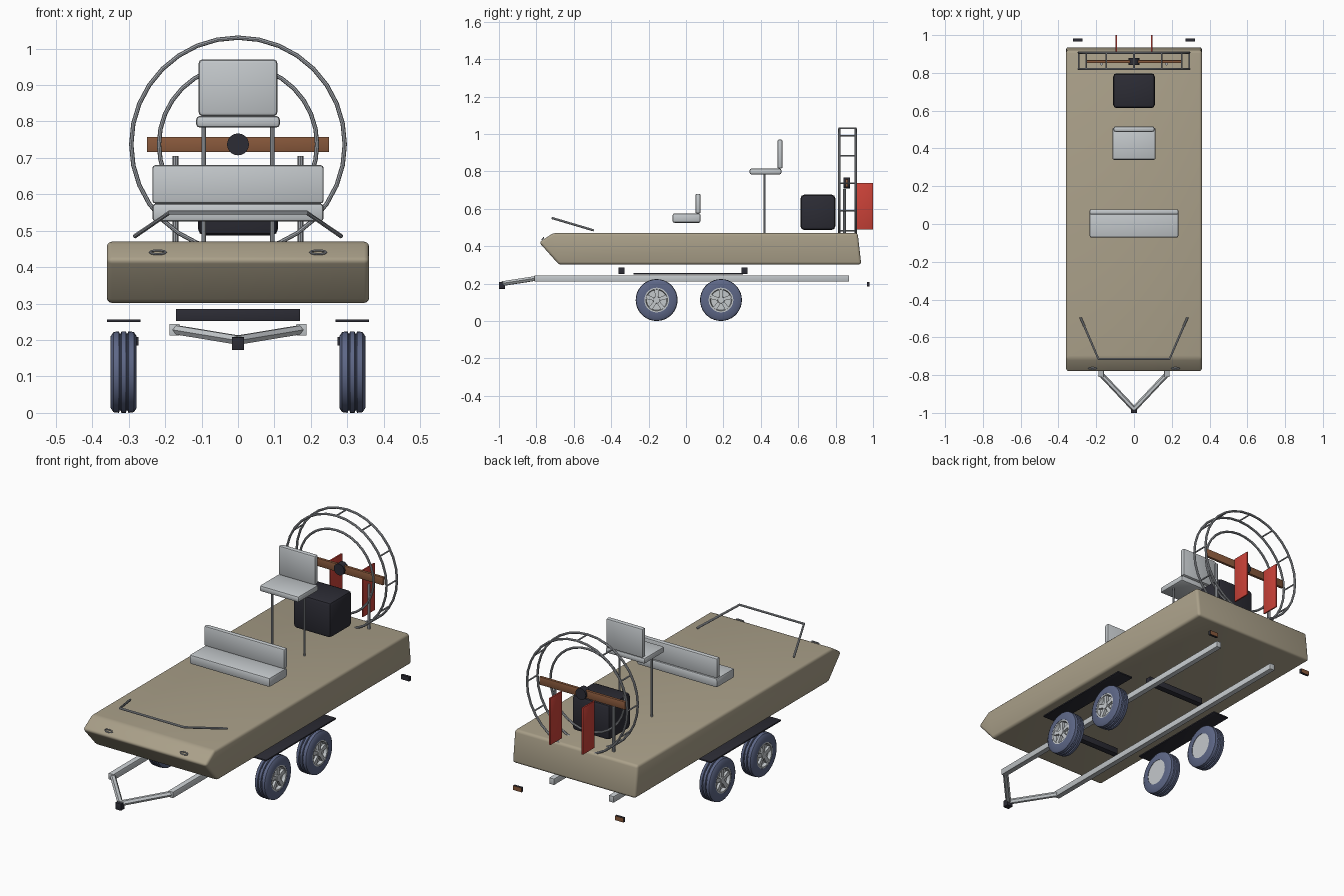
import bpy, bmesh
from math import sin, cos, pi, radians
from mathutils import Vector

cube = bpy.data.objects.get("Cube")
if cube:
    bpy.data.objects.remove(cube, do_unlink=True)


def material(name, r, g, b):
    m = bpy.data.materials.new(name)
    m.use_nodes = True
    m.diffuse_color = (r, g, b, 1)
    m.node_tree.nodes["Principled BSDF"].inputs["Base Color"].default_value = (r, g, b, 1)
    return m


TAN = material("hull_tan", 0.40, 0.35, 0.25)
SEAT = material("light_grey", 0.55, 0.58, 0.60)
STEEL = material("pipe_steel", 0.38, 0.40, 0.43)
BLACK = material("engine_black", 0.025, 0.025, 0.035)
RUBBER = material("tyre_blue_grey", 0.11, 0.135, 0.24)
RED = material("rudder_red", 0.60, 0.055, 0.04)
WOOD = material("propeller_brown", 0.25, 0.10, 0.045)
made = []


def finish(name, bm, mat, bevel=0.0, segments=2):
    bmesh.ops.recalc_face_normals(bm, faces=bm.faces)
    me = bpy.data.meshes.new(name)
    bm.to_mesh(me)
    bm.free()
    me.materials.append(mat)
    ob = bpy.data.objects.new(name, me)
    bpy.context.collection.objects.link(ob)
    if bevel:
        mod = ob.modifiers.new("soft_edges", "BEVEL")
        mod.width, mod.segments = bevel, segments
        mod.limit_method = "ANGLE"
    made.append(ob)
    return ob


def box(name, x, y, z, mat, bevel=0.0):
    """Box from (low, high) ranges on each axis."""
    bm = bmesh.new()
    bmesh.ops.create_cube(bm, size=1)
    for v in bm.verts:
        v.co = [r[0] + (c + 0.5) * (r[1] - r[0]) for r, c in zip((x, y, z), v.co)]
    return finish(name, bm, mat, bevel)


def tube(name, points, radius, mat=STEEL, closed=False, sides=2):
    """Round pipe along a path."""
    cu = bpy.data.curves.new(name, "CURVE")
    cu.dimensions = "3D"
    cu.bevel_depth, cu.bevel_resolution, cu.use_fill_caps = radius, sides, True
    sp = cu.splines.new("POLY")
    sp.points.add(len(points) - 1)
    for p, co in zip(sp.points, points):
        p.co = (*co, 1)
    sp.use_cyclic_u = closed
    cu.materials.append(mat)
    ob = bpy.data.objects.new(name, cu)
    bpy.context.collection.objects.link(ob)
    made.append(ob)
    return ob


def lathe(name, profile, centre, mat, axis="X", side=1, steps=36):
    """Spin (distance along axis, radius) points into a closed ring or disc."""
    bm = bmesh.new()
    rings = []
    for i in range(steps):
        a = 2 * pi * i / steps
        ring = []
        for d, r in profile:
            co = (side * d, r * cos(a), r * sin(a)) if axis == "X" else (r * cos(a), d, r * sin(a))
            ring.append(bm.verts.new(Vector(centre) + Vector(co)))
        rings.append(ring)
    n = len(profile)
    for i in range(steps):
        a, b = rings[i], rings[(i + 1) % steps]
        for j in range(n):
            k = (j + 1) % n
            bm.faces.new((a[j], a[k], b[k], b[j]))
    bmesh.ops.remove_doubles(bm, verts=bm.verts, dist=1e-5)
    return finish(name, bm, mat)


# Flat hull with a raked bow
bm = bmesh.new()
outline = [(-0.785, 0.42), (-0.71, 0.47), (0.918, 0.47), (0.937, 0.302), (-0.68, 0.302)]
face = bm.faces.new([bm.verts.new((-0.36, y, z)) for y, z in outline])
out = bmesh.ops.extrude_face_region(bm, geom=[face])
for v in out["geom"]:
    if isinstance(v, bmesh.types.BMVert):
        v.co.x = 0.36
finish("hull", bm, TAN, 0.014, 3)

# Bench and raised driver's seat
box("bench_cushion", (-0.235, 0.235), (-0.072, 0.078), (0.525, 0.575), SEAT, 0.01)
box("bench_back", (-0.235, 0.235), (0.05, 0.078), (0.575, 0.68), SEAT, 0.008)
box("driver_cushion", (-0.115, 0.115), (0.34, 0.51), (0.783, 0.815), SEAT, 0.01)
box("driver_back", (-0.108, 0.108), (0.488, 0.517), (0.815, 0.97), SEAT, 0.01)

# Engine, propeller and hub
AXIS = 0.737
box("engine", (-0.11, 0.11), (0.613, 0.798), (0.487, 0.675), BLACK, 0.018)
box("propeller", (-0.25, 0.25), (0.852, 0.867), (AXIS - 0.021, AXIS + 0.021), WOOD, 0.002)
lathe("propeller_hub", [(-0.018, 0), (-0.018, 0.03), (0.018, 0.03), (0.018, 0)],
      (0, 0.86, AXIS), BLACK, axis="Y", steps=24)


# Propeller cage
def on_ring(radius, angle, y):
    return (radius * cos(angle), y, AXIS + radius * sin(angle))


def ring(name, radius, y):
    tube(name, [on_ring(radius, 2 * pi * i / 32, y) for i in range(32)], 0.006, closed=True)


ring("cage_front_ring", 0.293, 0.82)
ring("cage_rear_ring", 0.293, 0.907)
ring("cage_inner_ring", 0.217, 0.82)
for i in range(12):
    a = radians(30 * i)
    tube("cage_strut", [on_ring(0.293, a, 0.82), on_ring(0.293, a, 0.907)], 0.004)

# Bow rail
tube("bow_rail", [(-0.283, -0.495, 0.485), (-0.188, -0.715, 0.55),
                  (0.188, -0.715, 0.55), (0.283, -0.495, 0.485)], 0.006)

# Trailer crossbars and coupler
for y in (-0.345, 0.312):
    box("trailer_crossbar", (-0.17, 0.17), (y - 0.016, y + 0.016), (0.252, 0.285), BLACK, 0.001)
box("coupler", (-0.017, 0.017), (-1, -0.967), (0.172, 0.208), BLACK, 0.002)

TYRE = [(-0.036, 0.066), (-0.036, 0.098), (-0.028, 0.110), (-0.013, 0.112), (-0.011, 0.106),
        (-0.008, 0.106), (-0.006, 0.112), (0.006, 0.112), (0.008, 0.106), (0.011, 0.106),
        (0.013, 0.112), (0.028, 0.110), (0.036, 0.098), (0.036, 0.066)]
RIM = [(-0.034, 0), (-0.034, 0.068), (0.035, 0.068), (0.035, 0.058), (0.018, 0.054), (0.018, 0)]
HUB = [(0.016, 0), (0.016, 0.02), (0.034, 0.017), (0.034, 0)]


def wheel(s, y):
    c = Vector((s * 0.314, y, 0.112))
    lathe("tyre", TYRE, c, RUBBER, side=s)
    lathe("rim", RIM, c, SEAT, side=s)
    lathe("wheel_hub", HUB, c, SEAT, side=s, steps=20)
    # Five spokes on the outer face
    for i in range(5):
        a = radians(90 + 72 * i)
        d = Vector((0, cos(a), sin(a)))
        w = Vector((0, -sin(a), cos(a)))
        bm = bmesh.new()
        bmesh.ops.create_cube(bm, size=1)
        for v in bm.verts:
            far = v.co.z > 0
            v.co = (c + d * (0.06 if far else 0.012) + w * v.co.y * (0.024 if far else 0.016)
                    + Vector((s * (0.024 + v.co.x * 0.014), 0, 0)))
        finish("wheel_spoke", bm, SEAT)


# Parts repeated on both sides
for s in (-1, 1):
    def span(a, b):
        return tuple(sorted((s * a, s * b)))

    tube("driver_seat_leg", [(s * 0.094, 0.42, 0.465), (s * 0.094, 0.42, 0.79)], 0.006)
    tube("cage_post", [(s * 0.172, 0.847, 0.465), (s * 0.172, 0.847, 0.705)], 0.008)
    box("rudder", span(0.091, 0.099), (0.902, 1.0), (0.49, 0.737), RED, 0.001)
    tube("bow_handle", [(s * 0.22 + 0.022 * cos(t * pi / 6), -0.765 + 0.004 * sin(t * pi / 6),
                         0.441 + 0.005 * sin(t * pi / 6)) for t in range(12)],
         0.003, closed=True)
    box("trailer_rail", span(0.16, 0.188), (-0.81, 0.872), (0.212, 0.244), SEAT, 0.001)
    tube("trailer_tongue", [(s * 0.17, -0.80, 0.228), (0, -0.98, 0.2)], 0.014, SEAT, sides=1)
    box("fender", span(0.267, 0.36), (-0.28, 0.305), (0.249, 0.257), BLACK, 0.002)
    # Tail light with a coloured lens facing backwards
    light = box("tail_light", span(0.273, 0.322), (0.967, 0.981), (0.185, 0.208), BLACK)
    light.data.materials.append(WOOD)
    for p in light.data.polygons:
        p.material_index = int(p.normal.y > 0.5)
    for y in (-0.157, 0.187):
        wheel(s, y)

# Turn pipes into meshes and smooth the rounded surfaces
bpy.ops.object.select_all(action="DESELECT")
for ob in made:
    ob.select_set(True)
bpy.context.view_layer.objects.active = made[0]
bpy.ops.object.convert(target="MESH")
bpy.ops.object.shade_smooth_by_angle(angle=radians(35))
